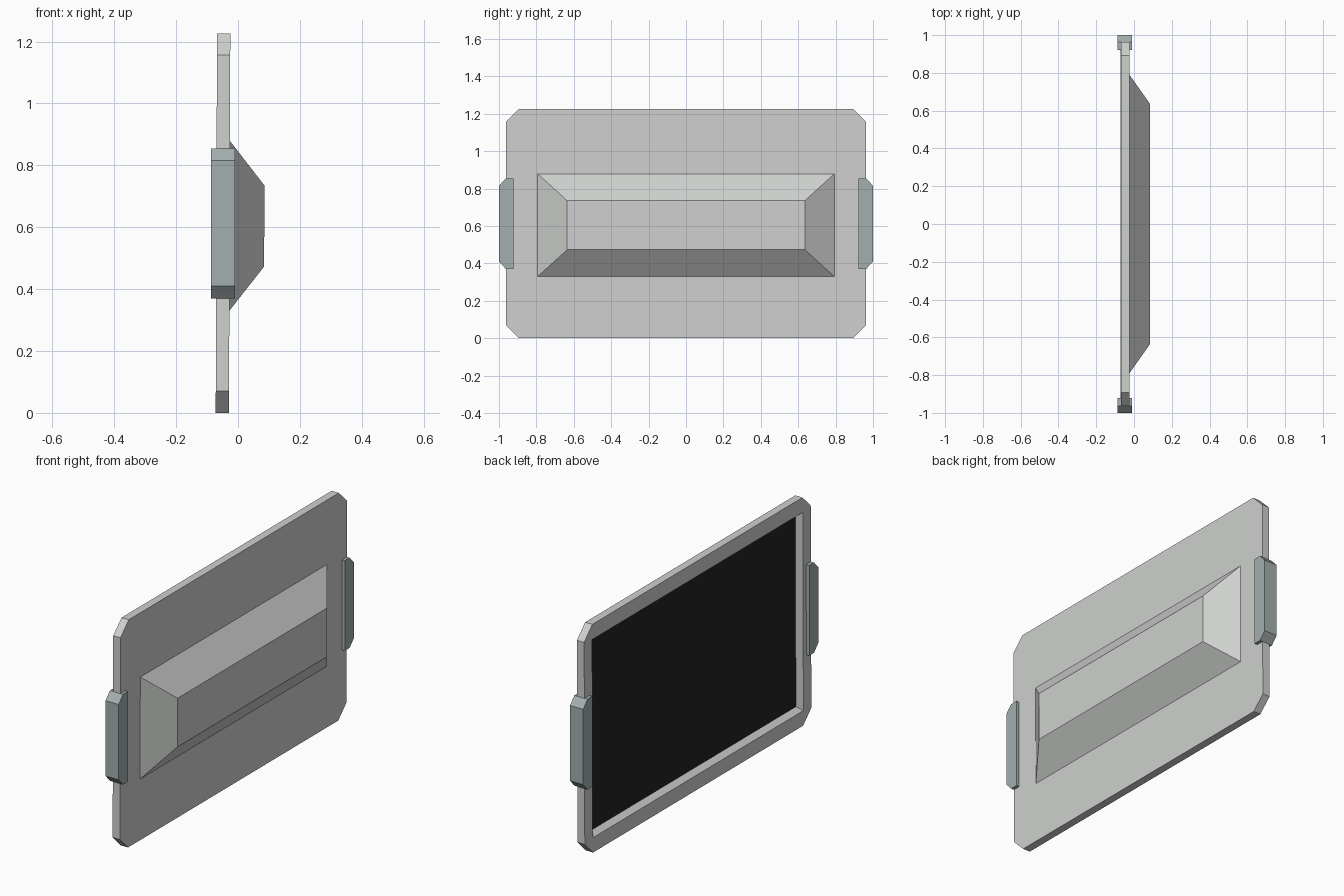
import bpy, bmesh

if "Cube" in bpy.data.objects:
    bpy.data.objects.remove(bpy.data.objects["Cube"])

def material(name, rgb):
    m = bpy.data.materials.new(name)
    m.diffuse_color = (*rgb, 1)
    m.use_nodes = True
    m.node_tree.nodes["Principled BSDF"].inputs["Base Color"].default_value = m.diffuse_color
    return m

CASING = material("light grey casing", (0.62, 0.635, 0.62))
SCREEN = material("black screen", (0.016, 0.016, 0.016))
SPEAKER = material("blue grey speaker", (0.37, 0.43, 0.43))

ZC = 0.613           # centre height of the panel
TILT = 0.0035        # the panel leans very slightly

def rect(bm, x, hy, z0, z1):
    pts = [(-hy, z0), (hy, z0), (hy, z1), (-hy, z1)]
    return [bm.verts.new((x + TILT * (z - ZC), y, z)) for y, z in pts]

def octagon(bm, x, hy, z0, z1, c):
    pts = [(-hy, z0 + c), (-hy + c, z0), (hy - c, z0), (hy, z0 + c),
           (hy, z1 - c), (hy - c, z1), (-hy + c, z1), (-hy, z1 - c)]
    return [bm.verts.new((x + TILT * (z - ZC), y, z)) for y, z in pts]

def bridge(bm, a, b):
    n = len(a)
    for i in range(n):
        j = (i + 1) % n
        bm.faces.new((a[i], a[j], b[j], b[i]))

def bridge_corners(bm, octo, quad):
    # joins a chamfered outline to a plain rectangle
    for k in range(4):
        a, b, c = octo[2 * k], octo[2 * k + 1], octo[(2 * k + 2) % 8]
        bm.faces.new((a, b, quad[k]))
        bm.faces.new((b, c, quad[(k + 1) % 4], quad[k]))

def finish(bm, name, mats):
    bmesh.ops.recalc_face_normals(bm, faces=bm.faces)
    me = bpy.data.meshes.new(name)
    bm.to_mesh(me)
    bm.free()
    for m in mats:
        me.materials.append(m)
    ob = bpy.data.objects.new(name, me)
    bpy.context.collection.objects.link(ob)
    return ob

# Display: recessed screen, frame, panel edge and rear housing in one shell
bm = bmesh.new()
glass = rect(bm, -0.041, 0.873, 0.102, 1.123)
lip = rect(bm, -0.070, 0.895, 0.08, 1.145)
front = octagon(bm, -0.070, 0.963, 0.0, 1.226, 0.07)
back = octagon(bm, -0.027, 0.963, 0.0, 1.226, 0.07)
base = rect(bm, -0.027, 0.793, 0.33, 0.879)
top = rect(bm, 0.085, 0.635, 0.473, 0.735)
screen_face = bm.faces.new(glass)
screen_face.material_index = 1
bridge(bm, glass, lip)
bridge_corners(bm, front, lip)
bridge(bm, front, back)
bridge_corners(bm, back, base)
bridge(bm, base, top)
bm.faces.new(top)
finish(bm, "display_panel", [CASING, SCREEN])

# Side speakers: chamfered bars extruded through the panel edges
for side, name in ((-1, "speaker_left"), (1, "speaker_right")):
    bm = bmesh.new()
    prof = [(0.922, 0.37), (0.963, 0.37), (1.0, 0.41),
            (1.0, 0.815), (0.963, 0.855), (0.922, 0.855)]
    ends = [[bm.verts.new((x, side * y, z)) for y, z in prof] for x in (-0.088, -0.010)]
    for e in ends:
        bm.faces.new(e)
    bridge(bm, *ends)
    finish(bm, name, [SPEAKER])
